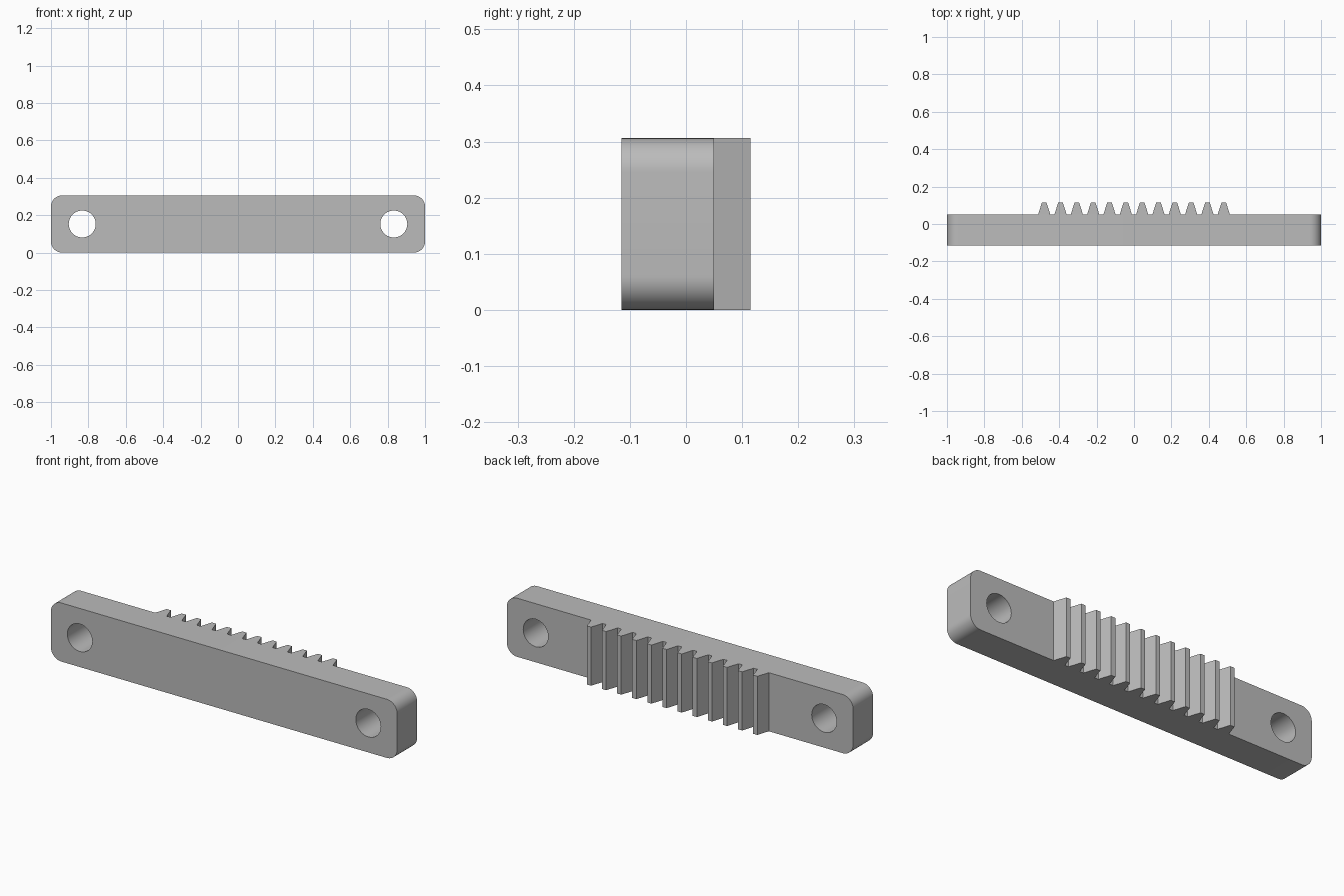
import bpy, bmesh, math
from mathutils import Vector

cube = bpy.data.objects.get("Cube")
if cube:
    bpy.data.objects.remove(cube, do_unlink=True)

HEIGHT = 0.306
FRONT, BACK, TIP = -0.115, 0.05, 0.115

grey = bpy.data.materials.new("plain grey")
grey.use_nodes = True
colour = (0.5, 0.5, 0.5, 1)
grey.diffuse_color = colour
grey.node_tree.nodes["Principled BSDF"].inputs["Base Color"].default_value = colour


def extruded(name, outlines, direction):
    """Solid prisms, one per closed outline, swept along a direction."""
    bm = bmesh.new()
    for outline in outlines:
        face = bm.faces.new([bm.verts.new(p) for p in outline])
        swept = bmesh.ops.extrude_face_region(bm, geom=[face], use_keep_orig=True)
        verts = [g for g in swept["geom"] if isinstance(g, bmesh.types.BMVert)]
        bmesh.ops.translate(bm, verts=verts, vec=Vector(direction))
    bmesh.ops.recalc_face_normals(bm, faces=bm.faces[:])
    mesh = bpy.data.meshes.new(name)
    bm.to_mesh(mesh)
    bm.free()
    mesh.materials.append(grey)
    obj = bpy.data.objects.new(name, mesh)
    bpy.context.collection.objects.link(obj)
    return obj


def arc(cx, cz, radius, start, sweep, steps, y):
    angles = [start + sweep * i / steps for i in range(steps + 1)]
    return [(cx + radius * math.cos(a), y, cz + radius * math.sin(a)) for a in angles]


# Bar with rounded corners
R = 0.06
outline = []
corners = [(1 - R, HEIGHT - R), (R - 1, HEIGHT - R), (R - 1, R), (1 - R, R)]
for i, (cx, cz) in enumerate(corners):
    outline += arc(cx, cz, R, i * math.pi / 2, math.pi / 2, 12, FRONT)
bar = extruded("mounting_bar", [outline], (0, BACK - FRONT, 0))

# Bolt holes through both ends
holes = [arc(side * 0.833, HEIGHT / 2, 0.072, 0, math.tau, 48, FRONT - 0.1)[:-1]
         for side in (-1, 1)]
cutter = extruded("hole_cutter", holes, (0, 0.5, 0))
cutter.hide_render = True
drill = bar.modifiers.new("Bolt holes", 'BOOLEAN')
drill.object = cutter
drill.solver = 'EXACT'

bpy.ops.object.select_all(action='DESELECT')
bar.select_set(True)
bpy.context.view_layer.objects.active = bar
bpy.ops.object.modifier_apply(modifier=drill.name)
bpy.data.objects.remove(cutter, do_unlink=True)
bpy.ops.object.shade_smooth_by_angle(angle=math.radians(30))

# Row of tapered rack teeth along the back
COUNT, PITCH = 12, 0.0873
teeth = []
for i in range(COUNT):
    x = (i - (COUNT - 1) / 2) * PITCH
    teeth.append([(x - 0.033, BACK, 0), (x + 0.033, BACK, 0),
                  (x + 0.012, TIP, 0), (x - 0.012, TIP, 0)])
extruded("rack_teeth", teeth, (0, 0, HEIGHT))
